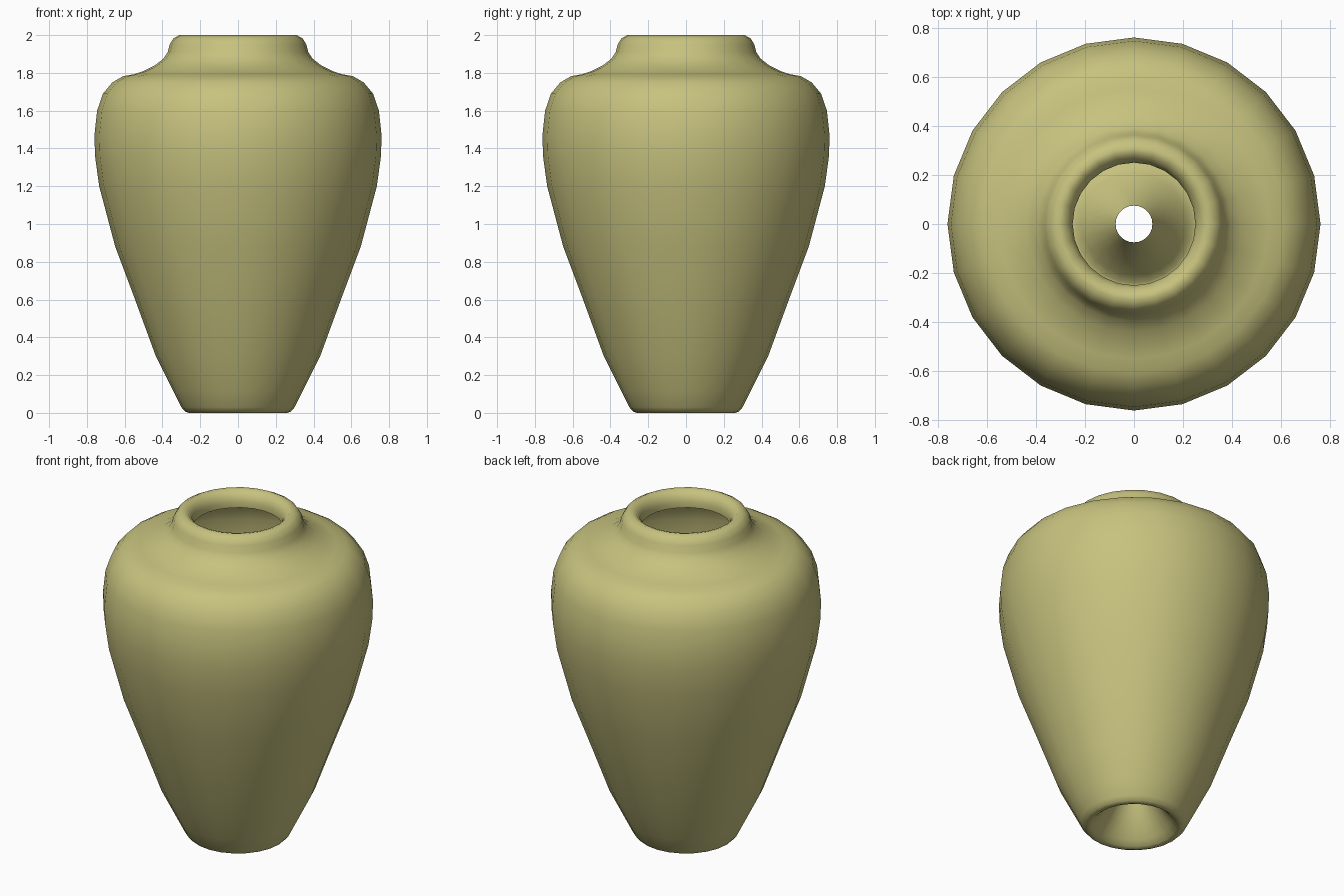
import bpy, bmesh, math

if "Cube" in bpy.data.objects:
    bpy.data.objects.remove(bpy.data.objects["Cube"])

SIDES = 24

# Profile (radius, height): raised hollow base, foot, body, shoulder, neck, rolled lip
profile = [
    (0.075, 0.26), (0.11, 0.18), (0.16, 0.10), (0.21, 0.035), (0.24, 0.007),
    (0.26, 0.0), (0.28, 0.007), (0.30, 0.03), (0.345, 0.12), (0.435, 0.30),
    (0.545, 0.60), (0.65, 0.88), (0.735, 1.20), (0.757, 1.36), (0.76, 1.47),
    (0.746, 1.60), (0.715, 1.69), (0.665, 1.75), (0.61, 1.782), (0.55, 1.793),
    (0.50, 1.81), (0.44, 1.84), (0.395, 1.875), (0.372, 1.91), (0.362, 1.95),
    (0.342, 1.983), (0.31, 2.0), (0.285, 1.993), (0.262, 1.97), (0.25, 1.935),
    (0.252, 1.90),
]


def lathe(name, points, sides):
    """Revolve an open profile about the z axis."""
    bm = bmesh.new()
    rings = []
    for r, z in points:
        rings.append([bm.verts.new((r * math.cos(2 * math.pi * j / sides),
                                    r * math.sin(2 * math.pi * j / sides), z))
                      for j in range(sides)])
    for low, high in zip(rings, rings[1:]):
        for j in range(sides):
            k = (j + 1) % sides
            face = bm.faces.new((low[j], low[k], high[k], high[j]))
            face.smooth = True
    mesh = bpy.data.meshes.new(name)
    bm.to_mesh(mesh)
    bm.free()
    obj = bpy.data.objects.new(name, mesh)
    bpy.context.collection.objects.link(obj)
    return obj


# Vase
vase = lathe("vase", profile, SIDES)
glaze = bpy.data.materials.new("olive_glaze")
glaze.diffuse_color = (0.57, 0.54, 0.21, 1.0)
glaze.use_nodes = True
glaze.node_tree.nodes["Principled BSDF"].inputs["Base Color"].default_value = glaze.diffuse_color
vase.data.materials.append(glaze)
